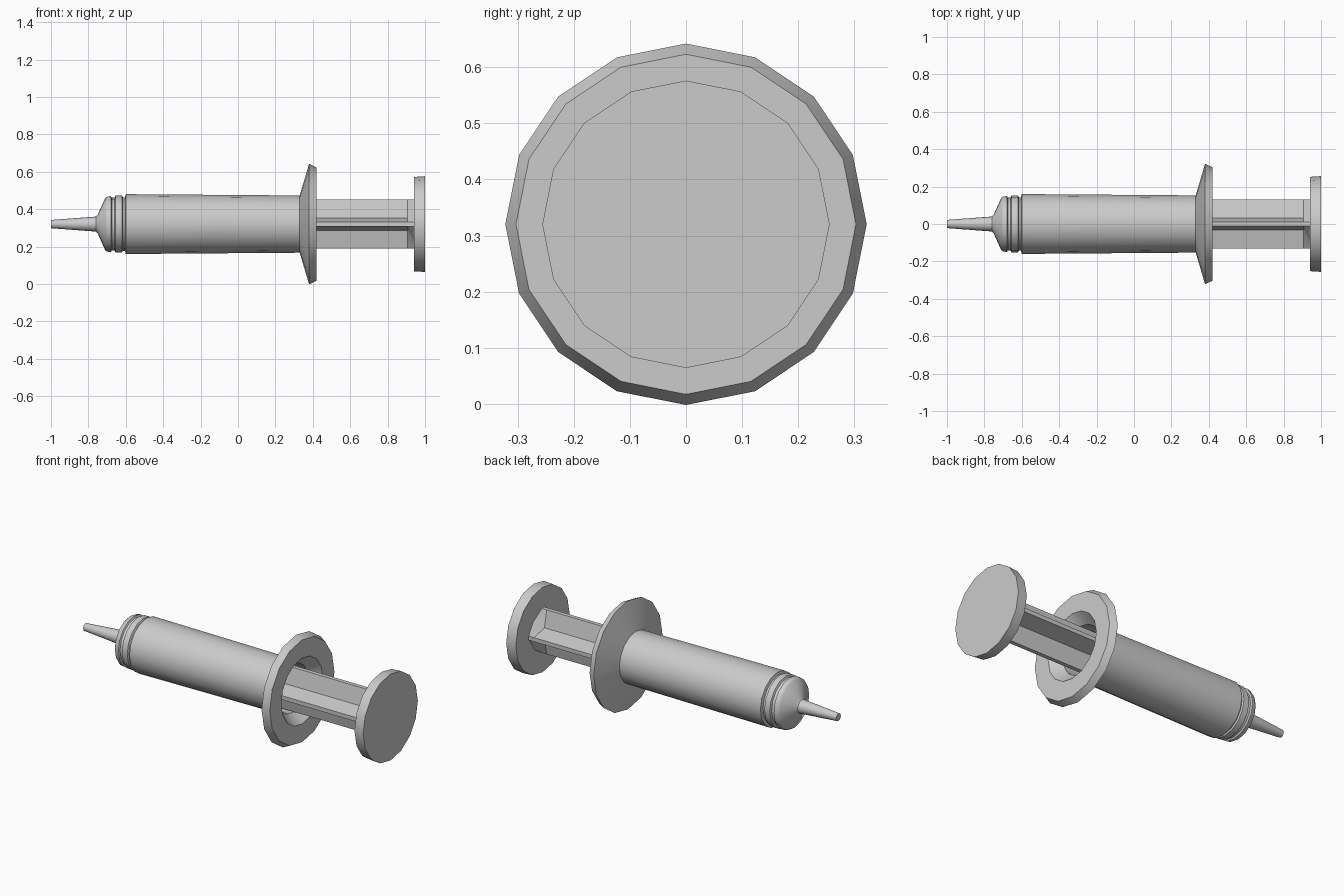
import bpy, bmesh
from math import sin, cos, tau, radians

if "Cube" in bpy.data.objects:
    bpy.data.objects.remove(bpy.data.objects["Cube"])

ZC = 0.32      # height of the long axis
SIDES = 16


def finish(name, bm):
    bmesh.ops.recalc_face_normals(bm, faces=bm.faces)
    mesh = bpy.data.meshes.new(name)
    bm.to_mesh(mesh)
    bm.free()
    ob = bpy.data.objects.new(name, mesh)
    bpy.context.collection.objects.link(ob)
    bpy.ops.object.select_all(action='DESELECT')
    ob.select_set(True)
    bpy.context.view_layer.objects.active = ob
    bpy.ops.object.shade_smooth_by_angle(angle=radians(35))
    return ob


def loft(name, sections):
    """Skin closed rings of (x, [(y, z), ...]) and cap both ends."""
    bm = bmesh.new()
    rings = [[bm.verts.new((x, y, ZC + z)) for y, z in pts] for x, pts in sections]
    for a, b in zip(rings, rings[1:]):
        n = len(a)
        for i in range(n):
            j = (i + 1) % n
            bm.faces.new((a[i], a[j], b[j], b[i]))
    bm.faces.new(rings[0])
    bm.faces.new(rings[-1])
    return finish(name, bm)


def lathe(name, profile):
    """Revolve (x, radius) points around the long axis."""
    return loft(name, [(x, [(r * cos(tau * i / SIDES), r * sin(tau * i / SIDES))
                            for i in range(SIDES)]) for x, r in profile])


def cross(root, tip=0.131, half=0.012):
    """Four-ribbed plunger section, ribs thicker at the root."""
    pts = []
    for k in range(4):
        c, s = (1, 0, -1, 0)[k], (0, 1, 0, -1)[k]
        for u, v in ((tip, -half), (tip, half), (root, root)):
            pts.append((u * c - v * s, u * s + v * c))
    return pts


# Hollow barrel: nozzle, shoulder, grooved collar, tube, finger flange, bore
lathe("barrel", [
    (-1.0, 0.022), (-0.76, 0.04), (-0.75, 0.05), (-0.71, 0.14), (-0.70, 0.147),
    (-0.68, 0.150), (-0.675, 0.141), (-0.66, 0.141), (-0.655, 0.152),
    (-0.62, 0.152), (-0.615, 0.143), (-0.605, 0.143), (-0.60, 0.160),
    (0.33, 0.153), (0.38, 0.322), (0.42, 0.303), (0.42, 0.195),
    (0.36, 0.142), (-0.68, 0.138)])

# Cross-ribbed plunger rod, flaring into the thumb disc
loft("plunger_rod", [(-0.10, cross(0.033)), (0.905, cross(0.033)), (0.942, cross(0.085))])

# Thumb disc
lathe("thumb_disc", [(0.94, 0.252), (1.0, 0.256)])

# Seal at the inner end of the plunger
lathe("plunger_seal", [(-0.22, 0.03), (-0.18, 0.135), (-0.15, 0.135), (-0.14, 0.12),
                       (-0.12, 0.12), (-0.11, 0.135), (-0.08, 0.135)])
